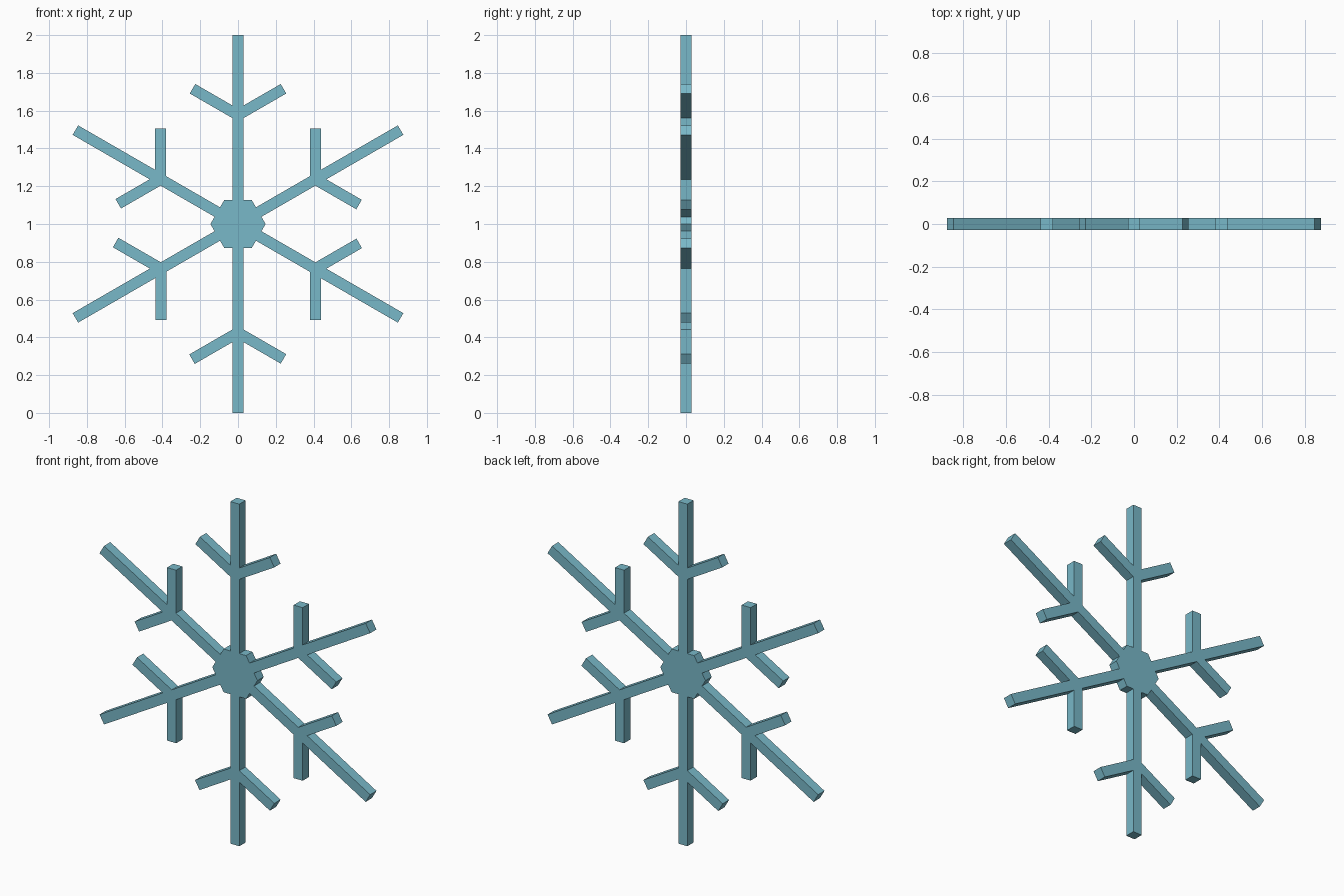
import bpy, bmesh
from math import radians, sin, cos, pi
from mathutils import Vector

if "Cube" in bpy.data.objects:
    bpy.data.objects.remove(bpy.data.objects["Cube"])

HALF = 0.029          # half width and half thickness of every bar
CENTRE = Vector((0, 0, 1))
HUB_R = 0.146

ice = bpy.data.materials.new("ice_blue")
ice.diffuse_color = (0.19, 0.48, 0.58, 1)
ice.use_nodes = True
ice.node_tree.nodes["Principled BSDF"].inputs["Base Color"].default_value = ice.diffuse_color


def direction(deg):
    return Vector((cos(radians(deg)), 0, sin(radians(deg))))


def prism(name, points):
    """Extrude a flat outline in the xz plane through the plate thickness."""
    bm = bmesh.new()
    face = bm.faces.new([bm.verts.new((p.x, -HALF, p.z)) for p in points])
    ext = bmesh.ops.extrude_face_region(bm, geom=[face])
    verts = [g for g in ext["geom"] if isinstance(g, bmesh.types.BMVert)]
    bmesh.ops.translate(bm, verts=verts, vec=(0, 2 * HALF, 0))
    bmesh.ops.recalc_face_normals(bm, faces=bm.faces)
    mesh = bpy.data.meshes.new(name)
    bm.to_mesh(mesh)
    bm.free()
    mesh.materials.append(ice)
    obj = bpy.data.objects.new(name, mesh)
    bpy.context.collection.objects.link(obj)
    return obj


def bar(name, start, deg, length):
    d = direction(deg)
    side = direction(deg + 90) * HALF
    end = start + d * length
    return prism(name, [start - side, end - side, end + side, start + side])


# Hexagonal hub with flat top and bottom
prism("hub", [CENTRE + direction(60 * i) * HUB_R for i in range(6)])

# Six arms: angle, length, branch distance, right-turn and left-turn branch lengths
arms = [
    (90, 1.0, 0.577, 0.278, 0.278),
    (30, 0.994, 0.473, 0.267, 0.268),
    (-30, 0.994, 0.473, 0.271, 0.268),
    (-90, 1.0, 0.575, 0.281, 0.278),
    (-150, 0.994, 0.472, 0.276, 0.271),
    (150, 0.994, 0.473, 0.268, 0.259),
]
inset = HUB_R * cos(pi / 6) - 0.02
for n, (deg, length, dist, right, left) in enumerate(arms, 1):
    d = direction(deg)
    bar(f"arm_{n}", CENTRE + d * inset, deg, length - inset)
    # Pair of side branches at 60 degrees to the arm
    joint = CENTRE + d * dist
    bar(f"branch_{n}_a", joint, deg - 60, right)
    bar(f"branch_{n}_b", joint, deg + 60, left)
